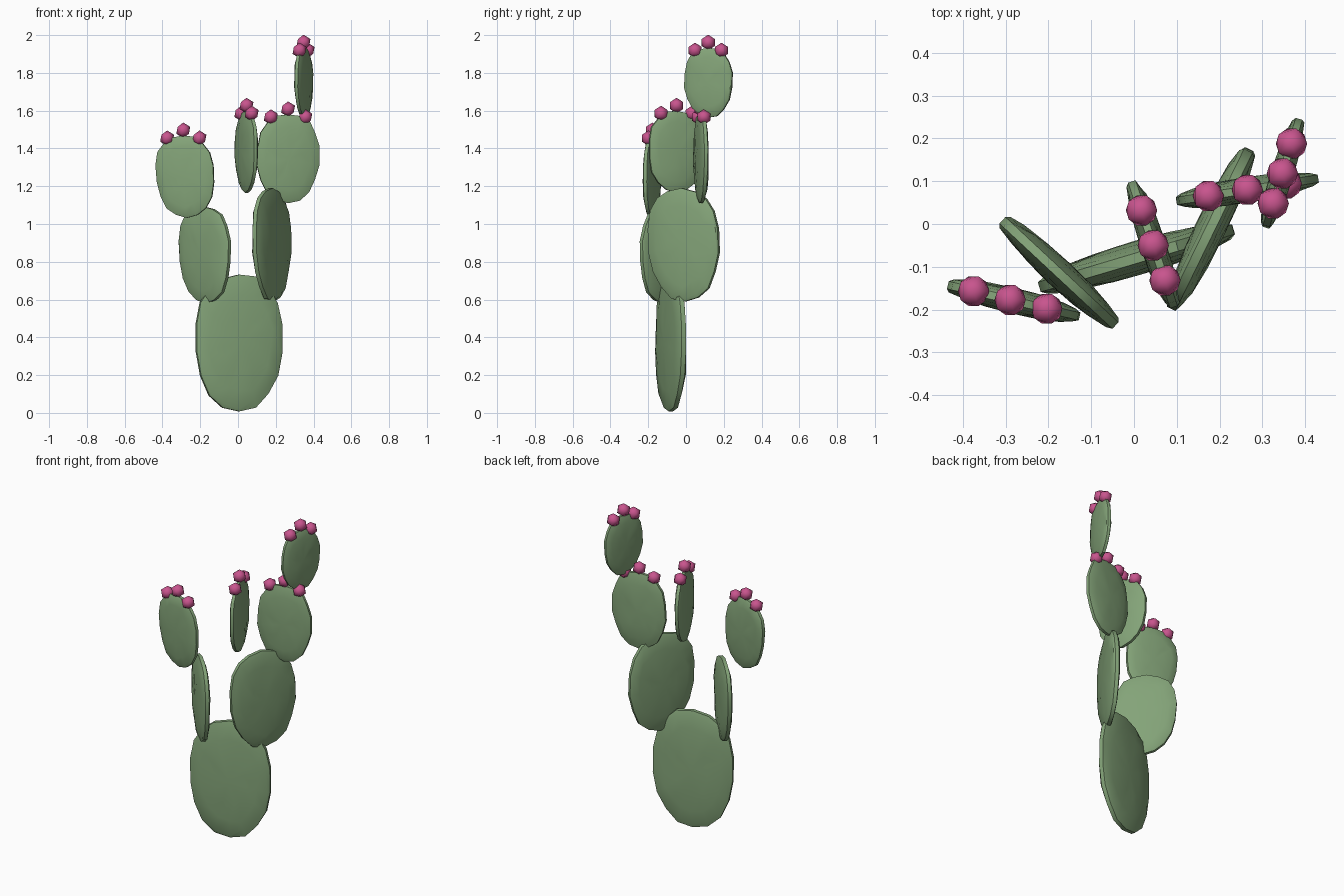
import bpy, bmesh, math, random
from mathutils import Matrix, Vector

random.seed(4)
if "Cube" in bpy.data.objects:
    bpy.data.objects.remove(bpy.data.objects["Cube"], do_unlink=True)


def material(name, rgb):
    m = bpy.data.materials.new(name)
    m.use_nodes = True
    m.diffuse_color = (*rgb, 1)
    m.node_tree.nodes["Principled BSDF"].inputs["Base Color"].default_value = (*rgb, 1)
    return m


green = material("cactus green", (0.23, 0.37, 0.19))
pink = material("fruit pink", (0.58, 0.09, 0.27))


def finish(bm, name, mat, matrix, angle):
    bmesh.ops.recalc_face_normals(bm, faces=bm.faces)
    mesh = bpy.data.meshes.new(name)
    bm.to_mesh(mesh)
    bm.free()
    mesh.materials.append(mat)
    obj = bpy.data.objects.new(name, mesh)
    obj.matrix_world = matrix
    bpy.context.collection.objects.link(obj)
    bpy.ops.object.select_all(action="DESELECT")
    obj.select_set(True)
    bpy.context.view_layer.objects.active = obj
    bpy.ops.object.shade_smooth_by_angle(angle=math.radians(angle))


SIDES = 18
# Cross-section from the middle of one face to the rim: (spread, thickness)
SECTION = [(0.4, 0.92), (0.72, 0.75), (0.92, 0.52), (1.0, 0.3)]


def rim_point(i, half_w, half_h, lean):
    """Rounded egg outline, a little fuller towards the top."""
    a = math.tau * i / SIDES + math.pi / 2
    c, s = math.cos(a), math.sin(a)
    p = 2 / (2.35 if s > 0 else 2.15)
    x = half_w * math.copysign(abs(c) ** p, c)
    z = half_h * math.copysign(abs(s) ** p, s)
    z += 0.06 * half_h * (1 - (z / half_h) ** 2)
    wobble = 1 if i in (0, SIDES // 2) else random.uniform(0.97, 1.02)
    return x * wobble + lean * z / half_h, z * wobble


def pad(name, centre, half_w, half_h, half_t, turn, lean=0, fruits=False):
    bm = bmesh.new()
    outline = [rim_point(i, half_w, half_h, lean) for i in range(SIDES)]
    layers = [(s, t) for s, t in SECTION] + [(s, -t) for s, t in reversed(SECTION)]
    rings = []
    for spread, thick in layers:
        ring = []
        for x, z in outline:
            bump = random.uniform(0.95, 1.05) if spread < 1 else 1
            ring.append(bm.verts.new((x * spread * bump, thick * half_t * bump, z * spread * bump)))
        rings.append(ring)
    for a, b in zip(rings, rings[1:]):
        for i in range(SIDES):
            j = (i + 1) % SIDES
            bm.faces.new((a[i], a[j], b[j], b[i]))
    # Close both broad faces with a fan
    for ring, side in ((rings[0], 1), (rings[-1], -1)):
        hub = bm.verts.new((0, side * half_t, 0))
        for i in range(SIDES):
            bm.faces.new((ring[i], ring[(i + 1) % SIDES], hub))
    matrix = Matrix.Translation(centre) @ Matrix.Rotation(math.radians(turn), 4, "Z")
    finish(bm, name, green, matrix, 35)

    # Three fruits sit along the top rim
    if fruits:
        for k, label in ((-1, "right"), (0, "middle"), (1, "left")):
            spot = Vector((k * 0.55 * half_w + lean, 0, half_h + 0.028 - 0.042 * abs(k)))
            fruit = bmesh.new()
            bmesh.ops.create_icosphere(fruit, subdivisions=1, radius=0.041)
            finish(fruit, f"{name}_fruit_{label}", pink, Matrix.Translation(matrix @ spot), 60)


# Trunk pad and the two branching pads
pad("base_pad", (0.005, -0.08, 0.37), 0.245, 0.362, 0.04, 16.6)
pad("right_lower_pad", (-0.175, -0.115, 0.835), 0.182, 0.257, 0.034, -43, lean=-0.01)
pad("left_lower_pad", (0.178, -0.012, 0.89), 0.207, 0.3, 0.036, 64, lean=-0.01)

# Fruiting pads
pad("right_upper_pad", (-0.28, -0.18, 1.25), 0.16, 0.218, 0.03, -13.5, lean=-0.01, fruits=True)
pad("middle_upper_pad", (0.045, -0.05, 1.382), 0.157, 0.217, 0.03, -71.5, fruits=True)
pad("left_upper_pad", (0.265, 0.08, 1.345), 0.168, 0.235, 0.03, 9, fruits=True)
pad("top_pad", (0.347, 0.118, 1.748), 0.133, 0.185, 0.027, 73, fruits=True)
